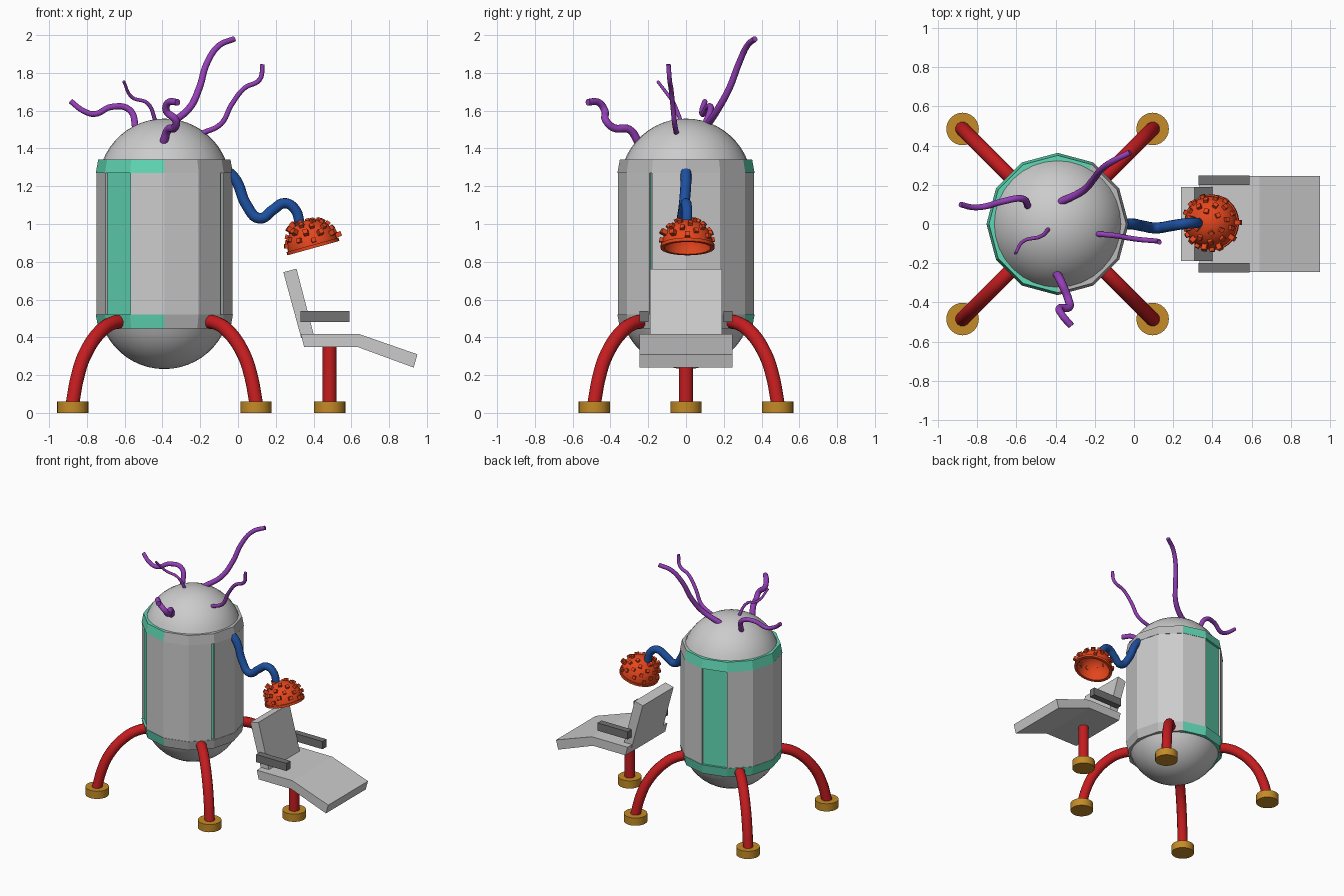
import bpy, bmesh, math
from math import sin, cos, radians, pi
from mathutils import Vector, Matrix

if "Cube" in bpy.data.objects:
    bpy.data.objects.remove(bpy.data.objects["Cube"])

CX = -0.39  # body axis


def mat(name, r, g, b):
    m = bpy.data.materials.new(name)
    m.diffuse_color = (r, g, b, 1)
    m.use_nodes = True
    m.node_tree.nodes["Principled BSDF"].inputs["Base Color"].default_value = m.diffuse_color
    return m


MINT = mat("mint", 0.12, 0.68, 0.46)
GREY = mat("grey", 0.5, 0.5, 0.5)
DARK = mat("dark_grey", 0.17, 0.17, 0.17)
RED = mat("red", 0.55, 0.012, 0.014)
GOLD = mat("gold", 0.55, 0.26, 0.02)
BLUE = mat("blue", 0.012, 0.08, 0.35)
ORANGE = mat("orange", 0.78, 0.06, 0.012)
PURPLE = mat("purple", 0.3, 0.05, 0.48)


def finish(name, bm, mats=(), smooth=None):
    bmesh.ops.recalc_face_normals(bm, faces=bm.faces)
    me = bpy.data.meshes.new(name)
    bm.to_mesh(me)
    bm.free()
    ob = bpy.data.objects.new(name, me)
    bpy.context.collection.objects.link(ob)
    for m in mats:
        me.materials.append(m)
    if smooth:
        bpy.ops.object.select_all(action='DESELECT')
        ob.select_set(True)
        bpy.context.view_layer.objects.active = ob
        bpy.ops.object.shade_smooth_by_angle(angle=radians(smooth))
    return ob


def lathe(name, profile, n, mats=(), smooth=None, matrix=Matrix.Translation((CX, 0, 0)), pick=None):
    """Revolve (radius, z) points; pick(angle) chooses a material slot."""
    bm = bmesh.new()
    rings = []
    for r, z in profile:
        if r < 1e-5:
            rings.append([bm.verts.new((0, 0, z))] * n)
        else:
            rings.append([bm.verts.new((r * cos(2 * pi * k / n), r * sin(2 * pi * k / n), z)) for k in range(n)])
    for a, b in zip(rings, rings[1:]):
        for k in range(n):
            j = (k + 1) % n
            f = bm.faces.new(list(dict.fromkeys((a[k], a[j], b[j], b[k]))))
            if pick:
                f.material_index = pick((k + 0.5) * 360 / n)
    bm.transform(matrix)
    return finish(name, bm, mats, smooth)


def tube(name, pts, r0, r1, m):
    cu = bpy.data.curves.new(name, 'CURVE')
    cu.dimensions = '3D'
    cu.bevel_depth = 1
    cu.bevel_resolution = 4
    cu.resolution_u = 6
    cu.use_fill_caps = True
    sp = cu.splines.new('BEZIER')
    sp.bezier_points.add(len(pts) - 1)
    for i, (bp, p) in enumerate(zip(sp.bezier_points, pts)):
        bp.co = p
        bp.handle_left_type = bp.handle_right_type = 'AUTO'
        bp.radius = r0 + (r1 - r0) * i / (len(pts) - 1)
    ob = bpy.data.objects.new(name, cu)
    bpy.context.collection.objects.link(ob)
    bpy.ops.object.select_all(action='DESELECT')
    ob.select_set(True)
    bpy.context.view_layer.objects.active = ob
    bpy.ops.object.convert(target='MESH')
    ob = bpy.context.object
    ob.data.materials.append(m)
    bpy.ops.object.shade_smooth_by_angle(angle=radians(50))


def extrude_y(name, profile, y0, y1, mats=()):
    """Prism from an (x, z) outline."""
    bm = bmesh.new()
    f = bm.faces.new([bm.verts.new((x, y0, z)) for x, z in profile])
    ext = bmesh.ops.extrude_face_region(bm, geom=[f])['geom']
    bmesh.ops.translate(bm, vec=(0, y1 - y0, 0), verts=[v for v in ext if isinstance(v, bmesh.types.BMVert)])
    return finish(name, bm, mats)


# Body core, end domes and collars
lathe("body_core", [(0, 0.5), (0.346, 0.5), (0.346, 1.29), (0, 1.29)], 12, [MINT])
R, A = 0.35, math.acos(0.125 / 0.35)
arc = [(R * sin(A * i / 10), R * cos(A * i / 10)) for i in range(11)]
lathe("top_dome", [(r, 1.208 + z) for r, z in arc], 32, smooth=40)
lathe("bottom_dome", [(r, 0.582 - z) for r, z in arc], 32, smooth=40)
collar = [(0.31, 1.27), (0.363, 1.27), (0.35, 1.342), (0.31, 1.342), (0.31, 1.27)]
half = lambda a: 1 if 60 < a < 270 else 0
lathe("top_collar", collar, 12, [GREY, MINT], pick=half)
lathe("bottom_collar", [(r, 1.79 - z) for r, z in collar], 12, [GREY, MINT], pick=half)

# Flat wall panels, leaving two mint bays and one narrow mint strip
bm = bmesh.new()
for k in range(12):
    if k in (3, 7):
        continue
    ends = [Vector((cos(radians(30 * i)), sin(radians(30 * i)), 0)) for i in (k, k + 1)]
    if k == 10:
        ends[1] = ends[0].lerp(ends[1], 0.9)
    vs = [bm.verts.new(e * r + Vector((CX, 0, z)))
          for z in (0.52, 1.27) for e, r in ((ends[0], 0.34), (ends[1], 0.34), (ends[1], 0.36), (ends[0], 0.36))]
    for q in ((0, 1, 2, 3), (4, 5, 6, 7), (0, 1, 5, 4), (1, 2, 6, 5), (2, 3, 7, 6), (3, 0, 4, 7)):
        bm.faces.new([vs[i] for i in q])
finish("wall_panels", bm)

# Four bent legs with round feet
foot = [(0, 0), (0.083, 0), (0.083, 0.06), (0, 0.06)]
leg = [(0.22, 0.485), (0.275, 0.475), (0.335, 0.435), (0.42, 0.31), (0.46, 0.19), (0.486, 0.05)]
for sx, nx in ((-1, "left"), (1, "right")):
    for sy, ny in ((-1, "front"), (1, "back")):
        tube(f"{ny}_{nx}_leg", [(CX + sx * d, sy * d, z) for d, z in leg], 0.037, 0.037, RED)
        lathe(f"{ny}_{nx}_foot", foot, 24, [GOLD], 40, Matrix.Translation((CX + sx * 0.485, sy * 0.485, 0)))

# Chair
at = Matrix.Translation((0.485, 0, 0))
lathe("chair_foot", foot, 24, [GOLD], 40, at)
lathe("chair_post", [(0, 0.05), (0.037, 0.05), (0.037, 0.36), (0, 0.36)], 20, [RED], 40, at)
extrude_y("seat", [(0.35, 0.35), (0.63, 0.35), (0.93, 0.24), (0.95, 0.31), (0.64, 0.418), (0.333, 0.418)], -0.245, 0.245)
extrude_y("backrest", [(0.24, 0.745), (0.31, 0.763), (0.402, 0.41), (0.335, 0.395)], -0.19, 0.19)
for y0, side in ((-0.247, "front"), (0.198, "back")):
    extrude_y(f"{side}_armrest", [(0.33, 0.48), (0.59, 0.48), (0.59, 0.54), (0.33, 0.54)], y0, y0 + 0.049, [DARK])

# Blue hose from the body to the helmet
tube("hose", [(-0.05, 0, 1.275), (-0.01, 0, 1.23), (0.045, -0.01, 1.1), (0.114, -0.02, 1.03),
              (0.185, -0.01, 1.075), (0.246, 0, 1.11), (0.30, 0.005, 1.08), (0.33, 0.005, 0.99)], 0.029, 0.027, BLUE)

# Hollow tilted helmet covered with studs
H = Matrix.Translation((0.397, 0.008, 0.88)) @ Matrix.Rotation(radians(-15.5), 4, 'Y')
outer = [(0.135 * sin(pi / 2 * i / 8), 0.01 + 0.135 * cos(pi / 2 * i / 8)) for i in range(9)]
inner = [(r * 0.9, z * 0.9) for r, z in reversed(outer)]
lathe("helmet", outer + [(0.143, 0.01), (0.143, -0.008), (0.122, -0.008)] + inner, 28, [ORANGE], 40, H)
bm = bmesh.new()
for i in range(34):
    u = 0.1 + 0.85 * (i + 0.5) / 34
    a = i * 2.39996
    n = Vector((cos(a) * math.sqrt(1 - u * u), sin(a) * math.sqrt(1 - u * u), u))
    w, h = (0.026, 0.052) if i % 5 == 0 else (0.023, 0.026)
    m = H @ Matrix.Translation(n * 0.138 + Vector((0, 0, 0.01))) @ n.to_track_quat('Z', 'Y').to_matrix().to_4x4()
    bmesh.ops.create_cube(bm, size=1, matrix=m @ Matrix.Diagonal((w, w, h, 1)))
finish("helmet_studs", bm, [ORANGE])

# Wavy tentacles on the dome
tentacles = [
    (0.02, 0.015, [(-0.38, 0.11, 1.52), (-0.26, 0.17, 1.61), (-0.205, 0.23, 1.72), (-0.165, 0.28, 1.85),
                   (-0.10, 0.325, 1.945), (-0.02, 0.365, 1.98)]),
    (0.018, 0.014, [(-0.54, 0.09, 1.50), (-0.575, 0.13, 1.605), (-0.67, 0.115, 1.62), (-0.76, 0.09, 1.582),
                    (-0.82, 0.085, 1.6), (-0.886, 0.1, 1.65)]),
    (0.011, 0.008, [(-0.435, -0.025, 1.54), (-0.48, -0.065, 1.64), (-0.56, -0.085, 1.67), (-0.605, -0.15, 1.755)]),
    (0.014, 0.012, [(-0.19, -0.05, 1.48), (-0.09, -0.06, 1.53), (-0.035, -0.07, 1.63), (0.035, -0.08, 1.72),
                    (0.115, -0.087, 1.765), (0.13, -0.093, 1.845)]),
    (0.022, 0.018, [(-0.395, -0.25, 1.43), (-0.37, -0.30, 1.5), (-0.335, -0.385, 1.51), (-0.33, -0.425, 1.55),
                    (-0.38, -0.43, 1.60), (-0.37, -0.46, 1.642), (-0.32, -0.52, 1.645)]),
]
for i, (r0, r1, pts) in enumerate(tentacles):
    tube(f"tentacle_{i + 1}", pts, r0, r1, PURPLE)
